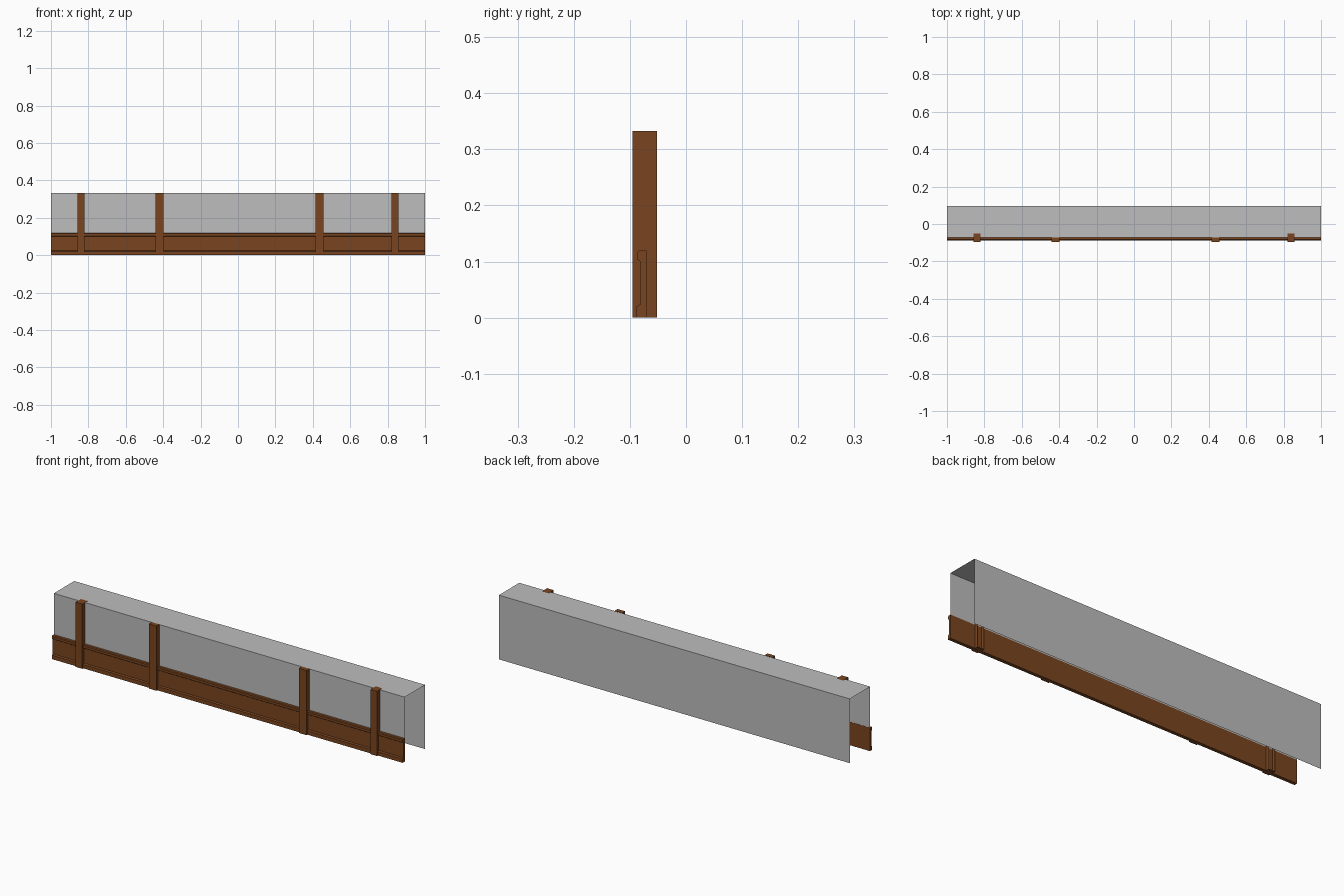
import bpy

if "Cube" in bpy.data.objects:
    bpy.data.objects.remove(bpy.data.objects["Cube"])


def material(name, rgb):
    m = bpy.data.materials.new(name)
    m.diffuse_color = (*rgb, 1)
    m.use_nodes = True
    m.node_tree.nodes["Principled BSDF"].inputs["Base Color"].default_value = m.diffuse_color
    return m


brown = material("brown wood", (0.195, 0.06, 0.014))
grey = material("grey plaster", (0.51, 0.51, 0.51))


def make(name, verts, faces, mat):
    me = bpy.data.meshes.new(name)
    me.from_pydata(verts, [], faces)
    me.materials.append(mat)
    ob = bpy.data.objects.new(name, me)
    bpy.context.collection.objects.link(ob)
    return ob


def extrude_x(name, profile, mat, closed):
    """Sweep a (y, z) profile along x from -1 to 1."""
    n = len(profile)
    verts = [(x, y, z) for x in (-1, 1) for y, z in profile]
    faces = [(i, n + i, n + (i + 1) % n, (i + 1) % n) for i in range(n if closed else n - 1)]
    if closed:
        faces += [tuple(range(n)), tuple(range(2 * n - 1, n - 1, -1))]
    return make(name, verts, faces, mat)


def post(name, x, width, back):
    """Hollow post with an open back; the sides run back past the wall face."""
    h, f, top = width / 2, -0.095, 0.333
    verts = [(x + sx * h, y, z) for z in (0, top)
             for sx, y in ((-1, back), (-1, f), (1, f), (1, back))]
    faces = [(0, 1, 5, 4), (1, 2, 6, 5), (2, 3, 7, 6), (4, 5, 6, 7), (0, 3, 2, 1)]
    return make(name, verts, faces, brown)


# Wall shell: front, top and back sheets, open at the ends and underneath
extrude_x("wall_shell", [(-0.071, 0.001), (-0.071, 0.332), (0.095, 0.332), (0.095, 0.001)],
          grey, False)

# Skirting board with raised strips along its top and bottom
extrude_x("skirting_board",
          [(-0.070, 0), (-0.088, 0), (-0.088, 0.020), (-0.081, 0.024),
           (-0.081, 0.100), (-0.087, 0.104), (-0.087, 0.116), (-0.084, 0.120), (-0.070, 0.120)],
          brown, True)

# Deep outer posts and shallow inner posts
for side, s in (("left", -1), ("right", 1)):
    post("outer_post_" + side, s * 0.84, 0.037, -0.052)
post("inner_post_left", -0.42, 0.043, -0.071)
post("inner_post_right", 0.435, 0.043, -0.071)
